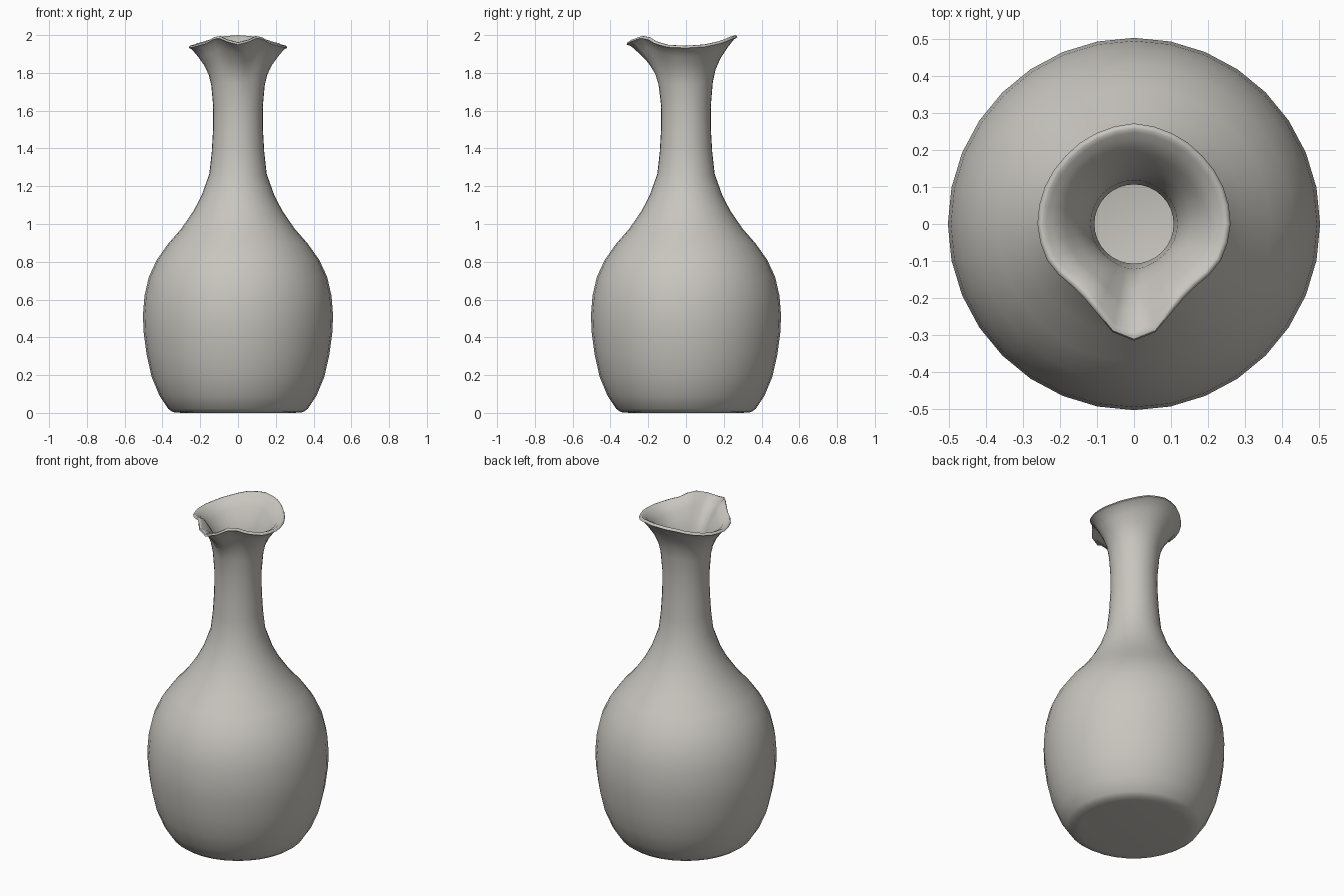
import bpy, bmesh, math

cube = bpy.data.objects.get("Cube")
if cube:
    bpy.data.objects.remove(cube, do_unlink=True)

SIDES = 32
WALL = 0.024
NECK_Z, NECK_R = 1.62, 0.131

# Rim outline: angle away from the spout, radius, height
RIM = [(0, 0.315, 1.962), (10, 0.302, 1.975), (22, 0.262, 1.996), (34, 0.241, 1.988),
       (45, 0.237, 1.968), (68, 0.255, 1.948), (90, 0.261, 1.944), (112, 0.261, 1.95),
       (135, 0.261, 1.968), (158, 0.266, 1.992), (180, 0.272, 2.0)]

# Outer body, from the foot up to the neck: radius, height
BODY = [(0.30, 0.0), (0.345, 0.004), (0.37, 0.022), (0.415, 0.09), (0.457, 0.19),
        (0.484, 0.31), (0.5, 0.43), (0.503, 0.52), (0.495, 0.62), (0.472, 0.72),
        (0.43, 0.81), (0.37, 0.895), (0.3, 0.975), (0.235, 1.07), (0.193, 1.15),
        (0.152, 1.265), (0.139, 1.38), (0.132, 1.5), (NECK_R, NECK_Z)]

# Flare from neck to rim: height fraction, outward fraction
FLARE = [(0.35, 0.08), (0.52, 0.18), (0.68, 0.37), (0.82, 0.62), (0.94, 0.87)]


def rim_at(angle):
    """Radius and height of the rim at an angle from the spout."""
    a = math.degrees(angle)
    a = min(a, 360 - a)
    for (a0, r0, z0), (a1, r1, z1) in zip(RIM, RIM[1:]):
        if a <= a1:
            t = (a - a0) / (a1 - a0)
            return r0 + (r1 - r0) * t, z0 + (z1 - z0) * t
    return RIM[-1][1:]


def section(angle):
    """Wall section at one angle, from foot over the lip to the inner floor."""
    rim_r, rim_z = rim_at(angle)
    flare = [(NECK_R + (rim_r - NECK_R) * w, NECK_Z + (rim_z - NECK_Z) * v)
             for v, w in FLARE]
    lip = [(rim_r, rim_z - 0.012), (rim_r - 0.004, rim_z - 0.002),
           (rim_r - 0.014, rim_z), (rim_r - 0.024, rim_z - 0.008)]
    inner_flare = [(r - WALL, z + 0.006) for r, z in reversed(flare)]
    inner_body = [(r - WALL, max(z, 0.035)) for r, z in reversed(BODY[2:])]
    return BODY + flare + lip + inner_flare + inner_body


bm = bmesh.new()
columns = []
for i in range(SIDES):
    a = 2 * math.pi * i / SIDES
    columns.append([bm.verts.new((r * math.sin(a), -r * math.cos(a), z))
                    for r, z in section(a)])

# Wall
for i, col in enumerate(columns):
    nxt = columns[(i + 1) % SIDES]
    for j in range(len(col) - 1):
        bm.faces.new((col[j], nxt[j], nxt[j + 1], col[j + 1]))

# Underside and inner floor
bm.faces.new([c[0] for c in reversed(columns)])
bm.faces.new([c[-1] for c in columns])
bmesh.ops.recalc_face_normals(bm, faces=bm.faces)

mesh = bpy.data.meshes.new("jug")
bm.to_mesh(mesh)
bm.free()
jug = bpy.data.objects.new("jug", mesh)
bpy.context.collection.objects.link(jug)

# Warm grey clay
clay = bpy.data.materials.new("warm grey clay")
clay.use_nodes = True
colour = (0.58, 0.56, 0.52, 1.0)
clay.diffuse_color = colour
clay.node_tree.nodes["Principled BSDF"].inputs["Base Color"].default_value = colour
mesh.materials.append(clay)

bpy.ops.object.select_all(action="DESELECT")
jug.select_set(True)
bpy.context.view_layer.objects.active = jug
bpy.ops.object.shade_smooth_by_angle(angle=math.radians(60))
